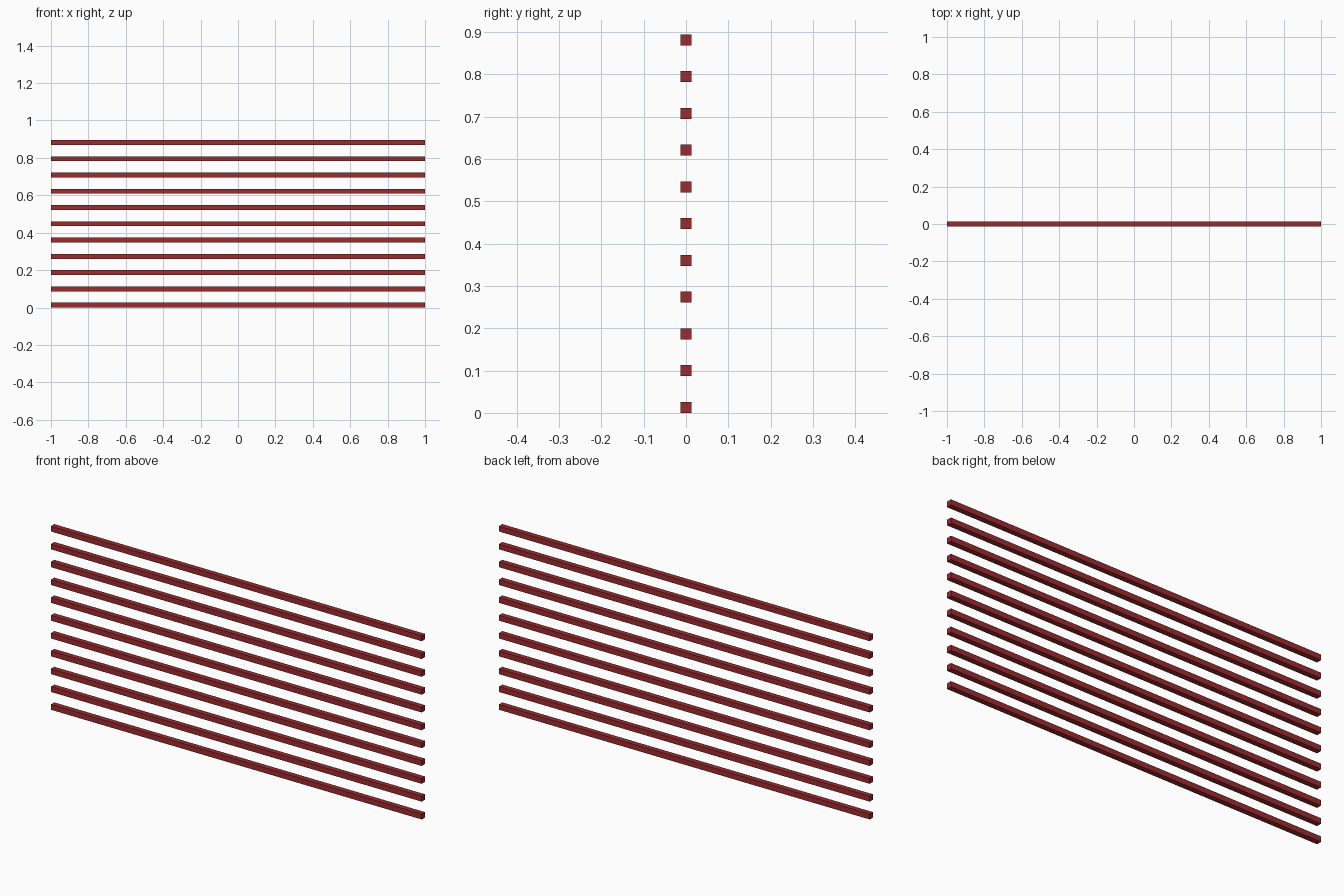
import bpy

if "Cube" in bpy.data.objects:
    bpy.data.objects.remove(bpy.data.objects["Cube"])

COUNT = 11          # number of bars
SIZE = 0.026        # square section
LENGTH = 2.0
PITCH = 0.0869      # vertical spacing

red = bpy.data.materials.new("dark_red")
red.diffuse_color = (0.33, 0.025, 0.03, 1)
red.use_nodes = True
red.node_tree.nodes["Principled BSDF"].inputs["Base Color"].default_value = red.diffuse_color

# Stack of identical horizontal square bars
for i in range(COUNT):
    bpy.ops.mesh.primitive_cube_add(size=1, location=(0, 0, SIZE / 2 + i * PITCH))
    bar = bpy.context.object
    bar.name = f"horizontal_bar_{i + 1:02d}"
    bar.scale = (LENGTH, SIZE, SIZE)
    bpy.ops.object.transform_apply(location=False, rotation=False, scale=True)
    bar.data.materials.append(red)
